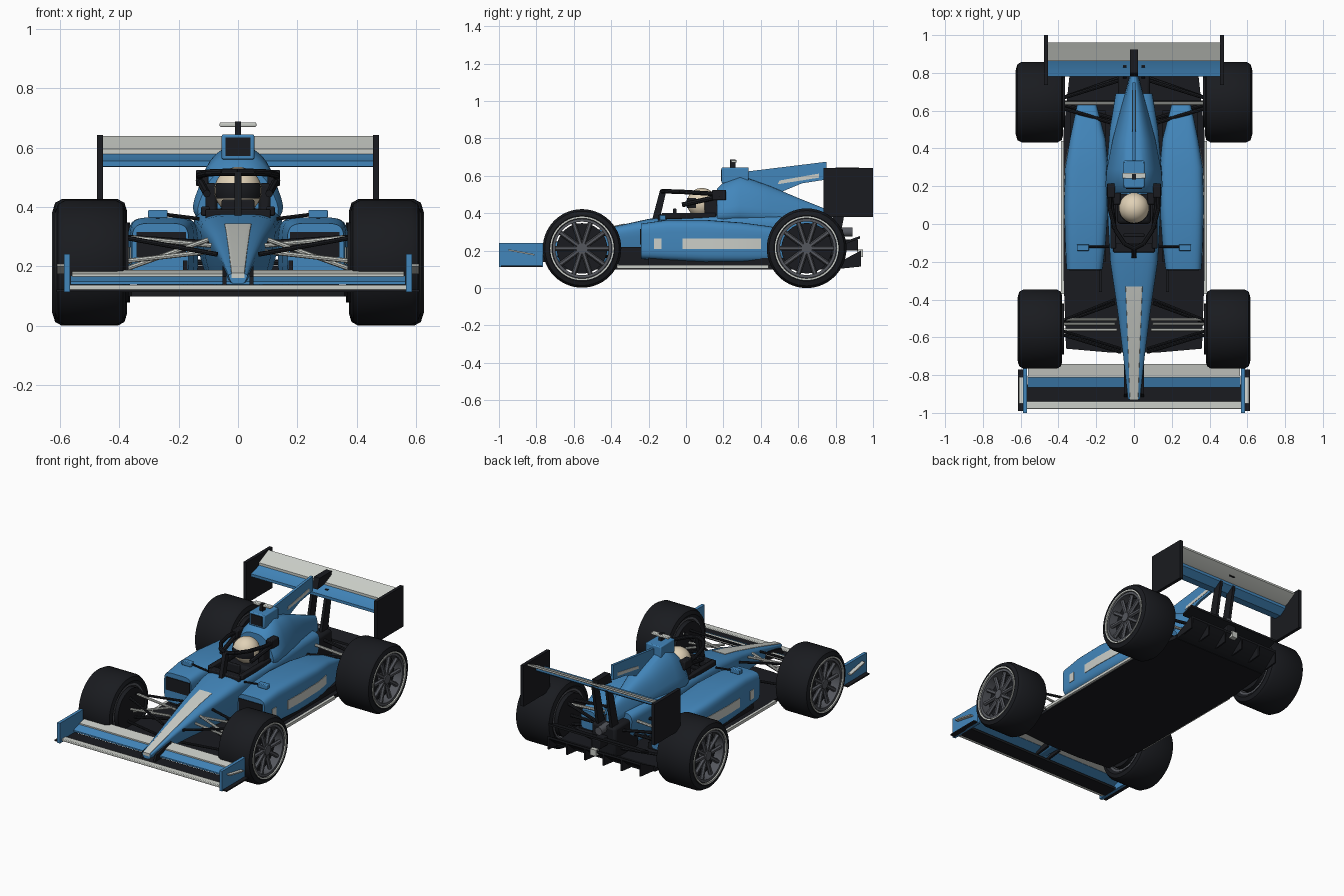
import bpy, bmesh, math
from mathutils import Vector, Matrix

if "Cube" in bpy.data.objects:
    bpy.data.objects.remove(bpy.data.objects["Cube"])


def mat(name, rgb):
    m = bpy.data.materials.new(name)
    m.diffuse_color = (*rgb, 1)
    m.use_nodes = True
    m.node_tree.nodes["Principled BSDF"].inputs["Base Color"].default_value = m.diffuse_color
    return m


BLUE = mat("blue_paint", (0.055, 0.24, 0.5))
WHITE = mat("white_paint", (0.6, 0.62, 0.58))
BLACK = mat("carbon_black", (0.01, 0.011, 0.014))
GREY = mat("wheel_grey", (0.09, 0.095, 0.11))
CREAM = mat("helmet_cream", (0.75, 0.64, 0.47))


def finish(bm, name, m, mirror=False, bevel=0, angle=35):
    bmesh.ops.remove_doubles(bm, verts=bm.verts, dist=1e-5)
    bmesh.ops.recalc_face_normals(bm, faces=bm.faces)
    for f in bm.faces:
        f.smooth = True
    for e in bm.edges:
        e.smooth = e.calc_face_angle(3) < math.radians(angle)
    me = bpy.data.meshes.new(name)
    bm.to_mesh(me)
    bm.free()
    me.materials.append(m)
    ob = bpy.data.objects.new(name, me)
    bpy.context.collection.objects.link(ob)
    if bevel:
        b = ob.modifiers.new("bevel", 'BEVEL')
        b.width, b.segments = bevel, 2
    if mirror:
        ob.modifiers.new("mirror", 'MIRROR')
    return ob


def box(name, x, y, z, m, mirror=False, bevel=0):
    bm = bmesh.new()
    mid = Vector([(a + b) / 2 for a, b in (x, y, z)])
    size = [b - a for a, b in (x, y, z)]
    bmesh.ops.create_cube(bm, matrix=Matrix.Translation(mid) @ Matrix.Diagonal((*size, 1)))
    return finish(bm, name, m, mirror, bevel)


def prism(name, pts, lo, hi, m, mirror=False, axis='x'):
    # outline in yz extruded along x, or outline in xy extruded along z
    bm = bmesh.new()
    place = (lambda p, h: (h, *p)) if axis == 'x' else (lambda p, h: (*p, h))
    f = bm.faces.new([bm.verts.new(place(p, lo)) for p in pts])
    ext = bmesh.ops.extrude_face_region(bm, geom=[f])['geom']
    d = Vector((hi - lo, 0, 0) if axis == 'x' else (0, 0, hi - lo))
    bmesh.ops.translate(bm, vec=d, verts=[v for v in ext if isinstance(v, bmesh.types.BMVert)])
    return finish(bm, name, m, mirror)


def loft(name, secs, m, power=4, base=1.0, mirror=False, n=32):
    # secs: (y, centre x, half width, bottom z, top z); base = width factor at bottom
    bm = bmesh.new()
    rings = []
    for y, cx, hw, zb, zt in secs:
        ring = []
        for i in range(n):
            t = 2 * math.pi * (i + 0.5) / n
            u, v = [math.copysign(abs(q) ** (2 / power), q) for q in (math.cos(t), math.sin(t))]
            k = base + (1 - base) * (v + 1) / 2
            ring.append(bm.verts.new((cx + hw * u * k, y, (zb + zt) / 2 + v * (zt - zb) / 2)))
        rings.append(ring)
    for a, b in zip(rings, rings[1:]):
        for i in range(n):
            bm.faces.new((a[i], a[(i + 1) % n], b[(i + 1) % n], b[i]))
    bm.faces.new(rings[0])
    bm.faces.new(rings[-1])
    return finish(bm, name, m, mirror)


def rods(name, pairs, r, m, mirror=False, seg=8):
    bm = bmesh.new()
    for a, b in pairs:
        a, b = Vector(a), Vector(b)
        rot = (b - a).to_track_quat('Z', 'Y').to_matrix().to_4x4()
        bmesh.ops.create_cone(bm, cap_ends=True, segments=seg, radius1=r, radius2=r,
                              depth=(b - a).length, matrix=Matrix.Translation((a + b) / 2) @ rot)
    return finish(bm, name, m, mirror)


def lathe(name, prof, y, z, m):
    # closed (x, radius) profile turned round the axle
    bm = bmesh.new()
    vs = [bm.verts.new((x, y, z + r)) for x, r in prof]
    es = [bm.edges.new((vs[i], vs[(i + 1) % len(vs)])) for i in range(len(vs))]
    bmesh.ops.spin(bm, geom=vs + es, cent=(0, y, z), axis=(1, 0, 0), angle=2 * math.pi, steps=56)
    return finish(bm, name, m, True)


# wheels
for tag, y, z, R, x0, x1 in (("front", -0.556, 0.212, 0.21, 0.38, 0.615),
                             ("rear", 0.645, 0.213, 0.213, 0.375, 0.625)):
    lathe(tag + "_tyre", [(x0 + .012, .155), (x0, .175), (x0 + .008, R - .012), (x0 + .03, R),
                          (x1 - .03, R), (x1 - .008, R - .012), (x1, .175), (x1 - .01, .155)], y, z, BLACK)
    lathe(tag + "_sidewall_band", [(x1 - .01, .161), (x1 + .002, .161), (x1 + .002, .17), (x1 - .01, .17)], y, z, WHITE)
    lathe(tag + "_rim", [(x0 + .01, .143), (x0 + .01, .156), (x1 - .006, .156), (x1 - .006, .143)], y, z, GREY)
    rods(tag + "_brake_drum", [((x0 - .01, y, z), (x1 - .06, y, z))], .135, BLACK, True, 32)
    rods(tag + "_hub", [((x1 - .06, y, z), (x1 - .012, y, z))], .03, GREY, True, 20)
    xs = x1 - .03
    rods(tag + "_spokes", [((xs, y + .02 * math.cos(a), z + .02 * math.sin(a)),
                            (xs, y + .15 * math.cos(a), z + .15 * math.sin(a)))
                           for a in [math.tau * i / 10 for i in range(10)]], .013, GREY, True, 6)

# chassis with nose and cockpit opening
chassis = loft("chassis", [(-.93, 0, .036, .14, .175), (-.7, 0, .064, .14, .245), (-.45, 0, .1, .13, .315),
                           (-.2, 0, .142, .12, .37), (0, 0, .155, .12, .39), (.25, 0, .168, .12, .4),
                           (.5, 0, .145, .12, .39), (.69, 0, .11, .13, .36)], BLUE, 4, .6)
cutter = box("cockpit_cutter", (-.1, .1), (-.14, .16), (.3, .5), BLACK)
cutter.hide_render = True
cutter.hide_viewport = True
cut = chassis.modifiers.new("cockpit", 'BOOLEAN')
cut.object, cut.operation, cut.solver = cutter, 'DIFFERENCE', 'EXACT'
cut.material_mode = 'TRANSFER'
loft("nose_panel", [(-.932, 0, .022, .16, .178), (-.7, 0, .03, .22, .248), (-.45, 0, .04, .29, .318),
                    (-.33, 0, .045, .32, .345)], WHITE, 10)
box("cockpit_rim", (.095, .125), (-.13, .16), (.37, .402), BLACK, True, .006)
box("dashboard", (-.11, .11), (-.15, -.1), (.35, .392), BLACK, False, .006)
box("steering_wheel", (-.055, .055), (-.07, -.05), (.37, .425), BLACK, False, .006)

# engine cover, fin and airbox
loft("engine_cover", [(.165, 0, .085, .34, .53), (.2, 0, .095, .34, .567), (.29, 0, .09, .34, .602),
                      (.45, 0, .07, .34, .545), (.6, 0, .045, .33, .482), (.78, 0, .015, .3, .41)], BLUE, 3, 1.9)
prism("engine_fin", [(.3, .62), (.75, .675), (.75, .58), (.62, .56), (.5, .51), (.3, .56)], -.008, .008, BLUE)
prism("fin_stripe", [(.49, .555), (.5, .575), (.71, .612), (.71, .59)], -.01, .01, WHITE)
box("airbox", (-.055, .055), (.19, .335), (.56, .645), BLUE, False, .006)
box("airbox_intake", (-.042, .042), (.186, .2), (.572, .635), BLACK)
box("camera_post", (-.01, .01), (.235, .265), (.64, .688), BLACK)
box("camera_bar", (-.062, .062), (.24, .27), (.67, .685), WHITE, False, .004)

# sidepods
pod = [(-.24, .262, .096, .155, .345), (-.1, .257, .108, .145, .365), (.1, .253, .118, .135, .365),
       (.3, .25, .115, .135, .35), (.45, .245, .095, .14, .33), (.64, .25, .05, .15, .27)]
loft("sidepod", pod, BLUE, 5, 1, True)
box("sidepod_intake", (.175, .343), (-.245, -.22), (.232, .315), BLACK, True)


def pod_x(y):
    for a, b in zip(pod, pod[1:]):
        if a[0] <= y <= b[0]:
            t = (y - a[0]) / (b[0] - a[0])
            return a[1] + a[2] + t * (b[1] + b[2] - a[1] - a[2])


for name, ys in (("sidepod_panel", (-.02, .1, .2, .3, .4)), ("sidepod_badge_panel", (-.17, -.13))):
    prism(name, [(pod_x(y) + .003, y) for y in ys] + [(pod_x(y) - .012, y) for y in ys[::-1]],
          .208, .265, WHITE, True, 'z')
box("bargeboard", (.17, .185), (-.36, -.2), (.12, .22), BLACK, True)
box("lower_sidepod_fairing", (.15, .34), (-.2, .6), (.12, .16), BLACK, True)

# mirrors
box("mirror", (.238, .303), (-.142, -.108), (.362, .39), BLUE, True, .004)
rods("mirror_stem", [((.13, -.12, .36), (.25, -.12, .375)), ((.27, -.12, .33), (.27, -.12, .37))], .006, BLACK, True)

# floor
prism("floor", [(-.13, -.68), (.13, -.68), (.36, -.66), (.372, -.3), (.372, .5), (.34, .8),
                (-.34, .8), (-.372, .5), (-.372, -.3), (-.36, -.66)], .098, .122, BLACK, axis='z')
box("floor_edge_strip", (.37, .386), (-.37, .44), (.104, .122), WHITE, True)

# helmet
bm = bmesh.new()
bmesh.ops.create_uvsphere(bm, u_segments=32, v_segments=20, radius=.08,
                          matrix=Matrix.Translation((0, .085, .455)))
finish(bm, "helmet", CREAM)
bm = bmesh.new()
bmesh.ops.create_uvsphere(bm, u_segments=32, v_segments=20, radius=.083,
                          matrix=Matrix.Translation((0, .085, .455)))
gone = [f for f in bm.faces if f.calc_center_median().y > .055 or not .43 < f.calc_center_median().z < .475]
bmesh.ops.delete(bm, geom=gone, context='FACES')
finish(bm, "visor", BLACK)
box("driver_shoulders", (-.09, .09), (.0, .16), (.3, .385), BLACK, False, .02)

# halo guard
half = [(.13, .2, .5), (.128, .08, .508), (.1, -.03, .515), (.05, -.105, .517), (0, -.13, .517)]
path = half + [(-x, y, z) for x, y, z in half[-2::-1]]
rods("halo_ring", list(zip(path, path[1:])), .012, BLACK, seg=10)
prism("halo_post", [(-.18, .37), (-.14, .37), (-.105, .52), (-.14, .52)], -.012, .012, BLACK)
rods("halo_lower_bar", [((.105, -.02, .445), (.13, .18, .49))], .013, BLACK, True)
box("halo_mount", (.1, .142), (.14, .215), (.47, .525), BLACK, True, .005)
box("headrest", (.07, .11), (.1, .2), (.38, .48), BLACK, True, .01)

# front wing
box("front_wing_lip", (-.57, .57), (-.98, -.94), (.12, .136), WHITE, False, .004)
box("front_wing_main", (-.57, .57), (-.95, -.85), (.113, .128), BLACK)
prism("front_wing_flap", [(-.865, .138), (-.805, .162), (-.805, .168), (-.865, .148)], -.565, .565, BLUE)
prism("front_wing_upper_flap", [(-.812, .162), (-.74, .18), (-.74, .187), (-.812, .174)], -.56, .56, WHITE)
box("front_wing_endplate", (.567, .587), (-1, -.765), (.113, .242), BLUE, True)
box("front_wing_footplate", (.58, .613), (-.99, -.77), (.113, .121), BLACK, True)
prism("endplate_winglet", [(-.95, .208), (-.81, .182), (-.81, .174), (-.95, .2)], .587, .61, WHITE, True)
prism("front_wing_pylon", [(-.92, .12), (-.75, .14), (-.75, .2), (-.9, .165)], .038, .052, BLACK, True)

# suspension
rods("front_arms", [((.09, -.505, .27), (.4, -.505, .3)), ((.09, -.56, .25), (.4, -.56, .215)),
                    ((.1, -.53, .29), (.38, -.53, .19))], .008, WHITE, True)
rods("front_lower_arms", [((.07, -.68, .17), (.4, -.58, .15)), ((.1, -.42, .17), (.4, -.53, .15)),
                          ((.1, -.4, .28), (.4, -.52, .3)), ((.07, -.66, .24), (.4, -.56, .3))], .008, BLACK, True)
rods("rear_arms", [((.1, .64, .3), (.4, .64, .28))], .009, WHITE, True)
rods("rear_lower_arms", [((.08, .55, .17), (.4, .64, .15)), ((.06, .78, .17), (.4, .66, .15)),
                         ((.08, .76, .28), (.4, .66, .3)), ((.1, .53, .28), (.4, .62, .3)),
                         ((.05, .645, .213), (.4, .645, .213))], .01, BLACK, True)

# gearbox, diffuser and rear crash structure
box("gearbox", (-.085, .085), (.6, .84), (.12, .32), BLACK, False, .015)
prism("diffuser", [(.78, .098), (.84, .105), (.935, .185), (.935, .2), (.84, .15), (.78, .122)], -.33, .33, BLACK)
for i, x in enumerate((.06, .19, .322)):
    prism("diffuser_fin_%d" % i, [(.79, .1), (.935, .115), (.935, .2), (.85, .15)], x, x + .01, BLACK, True)
prism("beam_wing", [(.85, .235), (.93, .265), (.93, .278), (.85, .25)], -.33, .33, BLACK)
box("crash_structure", (-.03, .03), (.82, .92), (.2, .26), BLACK, False, .006)
box("rear_light", (-.02, .02), (.915, .945), (.165, .205), WHITE)
rods("exhaust", [((0, .8, .3), (0, .89, .3))], .025, GREY, seg=16)

# rear wing
box("rear_wing_endplate", (.455, .476), (.735, 1), (.38, .643), BLACK, True)
prism("rear_wing_main", [(.78, .537), (.83, .535), (.875, .565), (.875, .585), (.83, .565), (.78, .555)],
      -.456, .456, BLUE)
prism("rear_wing_flap", [(.862, .578), (.9, .592), (.96, .628), (.96, .64), (.9, .612), (.862, .595)],
      -.456, .456, WHITE)
prism("rear_wing_pylon", [(.74, .2), (.81, .2), (.88, .57), (.83, .57)], .04, .058, BLACK, True)
prism("flap_actuator", [(.78, .58), (.92, .6), (.925, .645), (.8, .645)], -.02, .02, BLACK)
